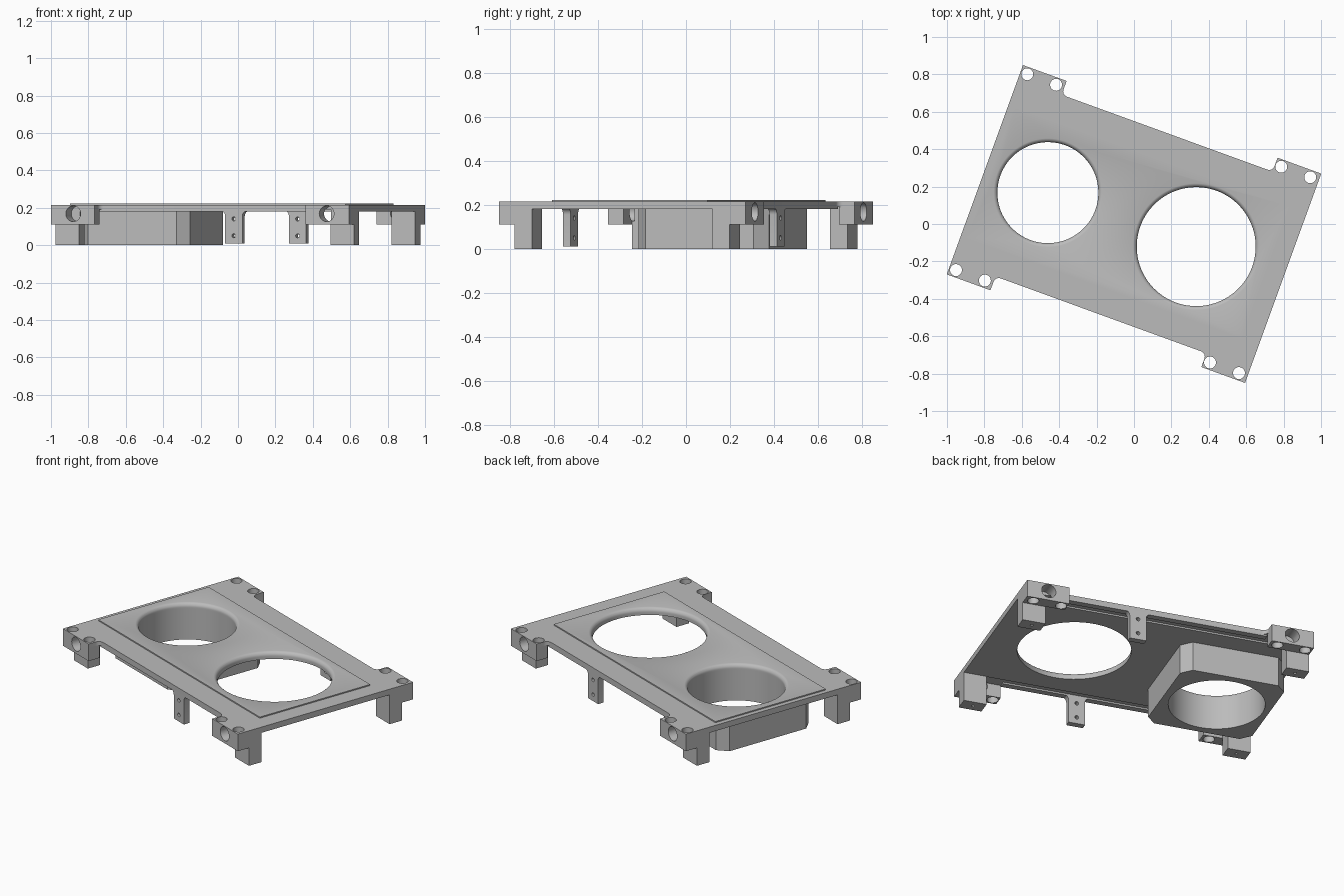
import bpy, bmesh
from math import sin, cos, pi, radians
from mathutils import Matrix, Vector

cube = bpy.data.objects.get("Cube")
if cube:
    bpy.data.objects.remove(cube, do_unlink=True)

TURN = radians(-20)          # the whole bracket is turned about z
HALF_L, HALF_W = 0.8485, 0.5955
EDGE = 0.517                 # half width between the corner tabs
TOP, UNDER = 0.215, 0.19

grey = bpy.data.materials.new("satin_grey")
grey.use_nodes = True
colour = (0.5, 0.5, 0.5, 1)
grey.diffuse_color = colour
grey.node_tree.nodes["Principled BSDF"].inputs["Base Color"].default_value = colour


def make(name, bm):
    bmesh.ops.recalc_face_normals(bm, faces=bm.faces)
    mesh = bpy.data.meshes.new(name)
    bm.to_mesh(mesh)
    bm.free()
    ob = bpy.data.objects.new(name, mesh)
    bpy.context.collection.objects.link(ob)
    ob.rotation_euler.z = TURN
    mesh.materials.append(grey)
    return ob


def prism(name, points, shift):
    """Extrude a closed outline of 3D points along a vector."""
    bm = bmesh.new()
    face = bm.faces.new([bm.verts.new(p) for p in points])
    ext = bmesh.ops.extrude_face_region(bm, geom=[face])
    verts = [g for g in ext["geom"] if isinstance(g, bmesh.types.BMVert)]
    bmesh.ops.translate(bm, verts=verts, vec=shift)
    return make(name, bm)


def slab(name, outline, z0, z1):
    return prism(name, [(x, y, z0) for x, y in outline], (0, 0, z1 - z0))


def rect(x0, x1, y0, y1):
    return [(x0, y0), (x1, y0), (x1, y1), (x0, y1)]


def arc(cx, cy, r, a0, a1, n=6):
    angles = [radians(a0 + (a1 - a0) * i / n) for i in range(n + 1)]
    return [(cx + r * cos(a), cy + r * sin(a)) for a in angles]


parts = []

# Main plate with four corner tabs and rounded notches
quarter = [(HALF_L, HALF_W), (0.6, HALF_W)] + arc(0.57, 0.547, 0.03, 0, -90)
outline = list(quarter)
outline += [(-x, y) for x, y in reversed(quarter)]
outline += [(-x, -y) for x, y in quarter]
outline += [(x, -y) for x, y in reversed(quarter)]
parts.append(slab("main_plate", outline, UNDER, TOP))
parts.append(slab("raised_panel", rect(-0.82, 0.747, -0.375, 0.375), TOP, 0.222))
parts.append(slab("underside_plate", rect(-HALF_L, HALF_L, -0.44, 0.44), 0.18, UNDER))

# Chamfered housing around the smaller opening
c, x0, x1, w = 0.055, -0.795, -0.179, 0.315
parts.append(slab("opening_housing", [
    (x0 + c, -w), (x1 - c, -w), (x1, c - w), (x1, w - c),
    (x1 - c, w), (x0 + c, w), (x0, w - c), (x0, c - w)], 0, UNDER))

for sy, side in ((-1, "front"), (1, "back")):
    # Edge rail and drilled lug with flared root
    parts.append(slab(side + "_rail", rect(-0.6, 0.6, sy * 0.48, sy * EDGE), 0.18, UNDER))
    right = [(0.213, 0.01)] + arc(0.243, 0.155, 0.03, 180, 90)
    profile = right + [(0.243, UNDER), (0.085, UNDER)]
    profile += [(0.328 - x, z) for x, z in reversed(right)]
    parts.append(prism(side + "_lug", [(x, sy * EDGE, z) for x, z in profile],
                       (0, -sy * 0.037, 0)))
    # Corner blocks and legs
    for sx, end in ((-1, "right"), (1, "left")):
        tag = f"{side}_{end}_"
        parts.append(slab(tag + "block",
                          rect(sx * 0.6, sx * HALF_L, sy * 0.52, sy * HALF_W), 0.11, UNDER))
        parts.append(slab(tag + "leg",
                          rect(sx * 0.7145, sx * HALF_L, sy * 0.436, sy * 0.52), 0, UNDER))

# One cutter mesh holding every hole
cut = bmesh.new()


def drill(radius, start, end, segments=32):
    start, end = Vector(start), Vector(end)
    axis = end - start
    spin = axis.to_track_quat('Z', 'Y').to_matrix().to_4x4()
    bmesh.ops.create_cone(cut, cap_ends=True, segments=segments, radius1=radius,
                          radius2=radius, depth=axis.length,
                          matrix=Matrix.Translation((start + end) / 2) @ spin)


def lipped_hole(x, r, lip=0.025, n=96):
    profile = [(r, -0.1)] + arc(r + lip, 0.1975, lip, 180, 90, 8) + [(r + lip, 0.3)]
    rings = [[cut.verts.new((x + q * cos(2 * pi * i / n), q * sin(2 * pi * i / n), z))
              for i in range(n)] for q, z in profile]
    for low, high in zip(rings, rings[1:]):
        for i in range(n):
            j = (i + 1) % n
            cut.faces.new((low[i], low[j], high[j], high[i]))
    cut.faces.new(rings[0][::-1])
    cut.faces.new(rings[-1])


lipped_hole(-0.49, 0.27)
lipped_hole(0.354, 0.318)
for sy in (-1, 1):
    for x in (-0.81, -0.646, 0.635, 0.8):
        drill(0.032, (x, sy * 0.557, 0.05), (x, sy * 0.557, 0.3))
    for x in (-0.721, 0.721):
        drill(0.042, (x, sy * 0.51, 0.168), (x, sy * 0.65, 0.168))
    for x in (-0.78, 0.78):
        drill(0.009, (x, sy * 0.478, -0.02), (x, sy * 0.478, 0.05), 12)
    for z in (0.05, 0.14):
        drill(0.011, (0.164, sy * 0.45, z), (0.164, sy * 0.55, z), 16)
cutter = make("hole_cutter", cut)
cutter.hide_render = True

# Cut the holes, then shade with sharp edges kept
for ob in parts:
    bpy.ops.object.select_all(action='DESELECT')
    ob.select_set(True)
    bpy.context.view_layer.objects.active = ob
    if "rail" not in ob.name:
        mod = ob.modifiers.new("holes", 'BOOLEAN')
        mod.operation = 'DIFFERENCE'
        mod.solver = 'EXACT'
        mod.object = cutter
        bpy.ops.object.modifier_apply(modifier=mod.name)
    bpy.ops.object.shade_smooth_by_angle(angle=radians(30))
bpy.data.objects.remove(cutter, do_unlink=True)
